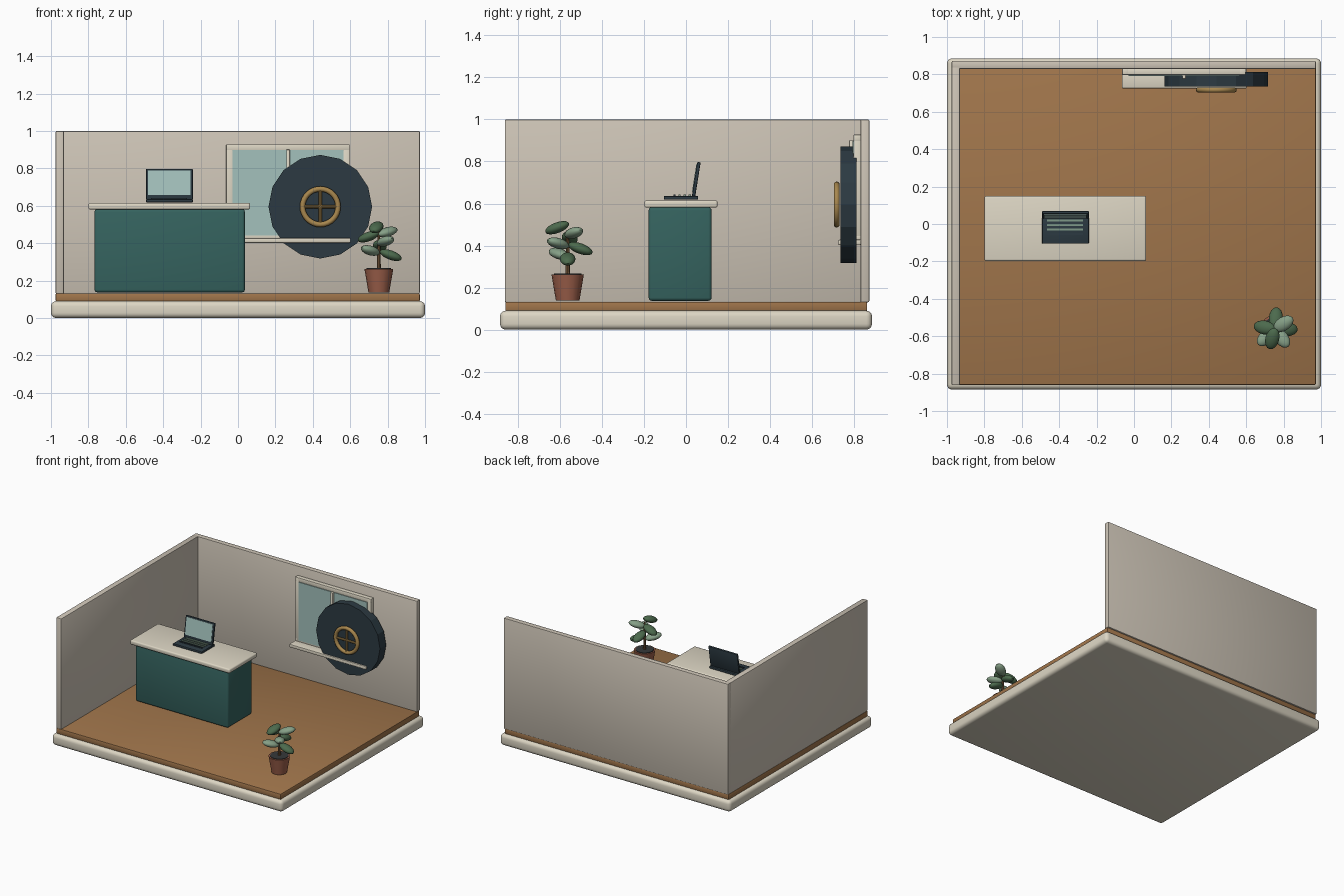
import bpy, bmesh
from math import radians, pi, cos, sin
from mathutils import Matrix

if "Cube" in bpy.data.objects:
    bpy.data.objects.remove(bpy.data.objects["Cube"])


def material(name, hexcode):
    rgb = [int(hexcode[i:i + 2], 16) / 255 for i in (0, 2, 4)]
    lin = [c / 12.92 if c <= 0.04045 else ((c + 0.055) / 1.055) ** 2.4 for c in rgb]
    m = bpy.data.materials.new(name)
    m.diffuse_color = (*lin, 1)
    m.use_nodes = True
    m.node_tree.nodes["Principled BSDF"].inputs["Base Color"].default_value = m.diffuse_color
    return m


CREAM = material("cream", "DDD6C4")
WALL = material("wall_paint", "CDC4B6")
WOOD = material("floor_wood", "A0754B")
TEAL = material("teal", "35635F")
DARK = material("dark_slate", "2C3A42")
GLASS = material("glass", "A3C1BC")
GOLD = material("brass", "A8874E")
CLAY = material("clay", "9C5F4A")
SOIL = material("soil", "35383A")
STEM = material("stem_brown", "7A5A3C")
LEAF = [material("leaf_dark", "4C6A4D"), material("leaf_light", "86A087")]
KEYS = material("keys", "7F9A87")


def finish(bm, name, mat, smooth=True):
    me = bpy.data.meshes.new(name)
    bm.to_mesh(me)
    bm.free()
    me.materials.append(mat)
    ob = bpy.data.objects.new(name, me)
    bpy.context.collection.objects.link(ob)
    if smooth:
        bpy.ops.object.select_all(action='DESELECT')
        ob.select_set(True)
        bpy.context.view_layer.objects.active = ob
        bpy.ops.object.shade_smooth_by_angle(angle=radians(35))
    return ob


def box(name, x, y, z, mat, bevel=0.0, segments=3, matrix=None):
    bm = bmesh.new()
    bmesh.ops.create_cube(bm, size=1)
    bmesh.ops.scale(bm, vec=(x[1] - x[0], y[1] - y[0], z[1] - z[0]), verts=bm.verts)
    bmesh.ops.translate(bm, vec=(sum(x) / 2, sum(y) / 2, sum(z) / 2), verts=bm.verts)
    if bevel:
        bmesh.ops.bevel(bm, geom=bm.edges[:], offset=bevel, segments=segments,
                        profile=0.5, affect='EDGES')
    if matrix:
        bm.transform(matrix)
    return finish(bm, name, mat)


def cone(name, r1, r2, depth, sides, matrix, mat, smooth=True):
    bm = bmesh.new()
    bmesh.ops.create_cone(bm, cap_ends=True, segments=sides, radius1=r1, radius2=r2, depth=depth)
    bm.transform(matrix)
    return finish(bm, name, mat, smooth)


# Room shell
box("base_plinth", (-1, 1), (-0.885, 0.885), (0, 0.09), CREAM, 0.027, 4)
box("floor", (-0.975, 0.972), (-0.86, 0.862), (0.088, 0.132), WOOD, 0.006, 2)
box("back_wall", (-0.975, 0.972), (0.83, 0.872), (0.13, 1.0), WALL, 0.006, 2)
box("left_wall", (-0.975, -0.93), (-0.862, 0.872), (0.13, 1.0), WALL, 0.006, 2)

# Counter
box("counter_body", (-0.767, 0.037), (-0.178, 0.122), (0.137, 0.582), TEAL, 0.015)
box("counter_top", (-0.80, 0.065), (-0.198, 0.15), (0.58, 0.615), CREAM, 0.01)

# Laptop with a lid leaning back
box("laptop_base", (-0.492, -0.241), (-0.105, 0.058), (0.618, 0.636), DARK, 0.005, 2)
for i in range(4):
    y = 0.018 - i * 0.024
    box(f"key_row_{i + 1}", (-0.465, -0.273), (y - 0.005, y + 0.005), (0.634, 0.642), KEYS if i < 3 else DARK)
tilt = Matrix.Translation((0, 0.035, 0.634)) @ Matrix.Rotation(radians(-9), 4, 'X')
box("laptop_lid", (-0.492, -0.241), (-0.007, 0.009), (0, 0.165), DARK, 0.005, 2, tilt)
box("laptop_screen", (-0.48, -0.253), (-0.010, -0.005), (0.022, 0.155), GLASS, 0, 1, tilt)

# Window
box("window_glass", (-0.03, 0.565), (0.792, 0.825), (0.44, 0.897), GLASS)
for name, x, z in (("top", (-0.063, 0.597), (0.893, 0.928)),
                   ("bottom", (-0.063, 0.597), (0.425, 0.45)),
                   ("left", (-0.063, -0.027), (0.425, 0.928)),
                   ("right", (0.562, 0.597), (0.425, 0.928))):
    box(f"window_frame_{name}", x, (0.797, 0.833), z, CREAM, 0.004, 2)
box("window_mullion", (0.258, 0.277), (0.776, 0.798), (0.44, 0.9), CREAM, 0.003, 2)
box("window_sill", (-0.065, 0.602), (0.725, 0.833), (0.402, 0.428), CREAM, 0.006, 2)

# Round vault door with its wheel
CX, CZ = 0.44, 0.595
turn = Matrix.Rotation(pi / 2, 4, 'X')
cone("round_door", 0.277, 0.277, 0.076, 16,
     Matrix.Translation((CX, 0.774, CZ)) @ turn, DARK, False)
bpy.ops.mesh.primitive_torus_add(major_segments=32, minor_segments=10, major_radius=0.095,
                                 minor_radius=0.0145, location=(CX, 0.717, CZ),
                                 rotation=(pi / 2, 0, 0))
wheel = bpy.context.object
wheel.name = "wheel_rim"
wheel.data.materials.append(GOLD)
bpy.ops.object.shade_smooth()
for name, axis in (("vertical", 'Z'), ("horizontal", 'Y')):
    rot = Matrix.Identity(4) if axis == 'Z' else Matrix.Rotation(pi / 2, 4, axis)
    cone(f"wheel_spoke_{name}", 0.009, 0.009, 0.19, 10,
         Matrix.Translation((CX, 0.717, CZ)) @ rot, GOLD)

# Potted plant
PX, PY = 0.753, -0.563
cone("plant_pot", 0.056, 0.077, 0.125, 16, Matrix.Translation((PX, PY, 0.2)), CLAY)
cone("plant_soil", 0.066, 0.066, 0.008, 16, Matrix.Translation((PX, PY, 0.263)), SOIL)
cone("plant_stem", 0.011, 0.006, 0.22, 8, Matrix.Translation((PX, PY, 0.365)), STEM)
for i in range(7):
    a = radians(-137.5 * i)
    r = 0.064 - 0.002 * i
    bm = bmesh.new()
    bmesh.ops.create_uvsphere(bm, u_segments=16, v_segments=10, radius=1)
    bm.transform(Matrix.Translation((PX + r * cos(a), PY + r * sin(a), 0.336 + 0.0248 * i))
                 @ Matrix.Rotation(a, 4, 'Z')
                 @ Matrix.Rotation(radians(-14 if i % 2 else 20), 4, 'Y')
                 @ Matrix.Diagonal((0.062, 0.037, 0.025, 1)))
    finish(bm, f"leaf_{i + 1}", LEAF[i % 2])
